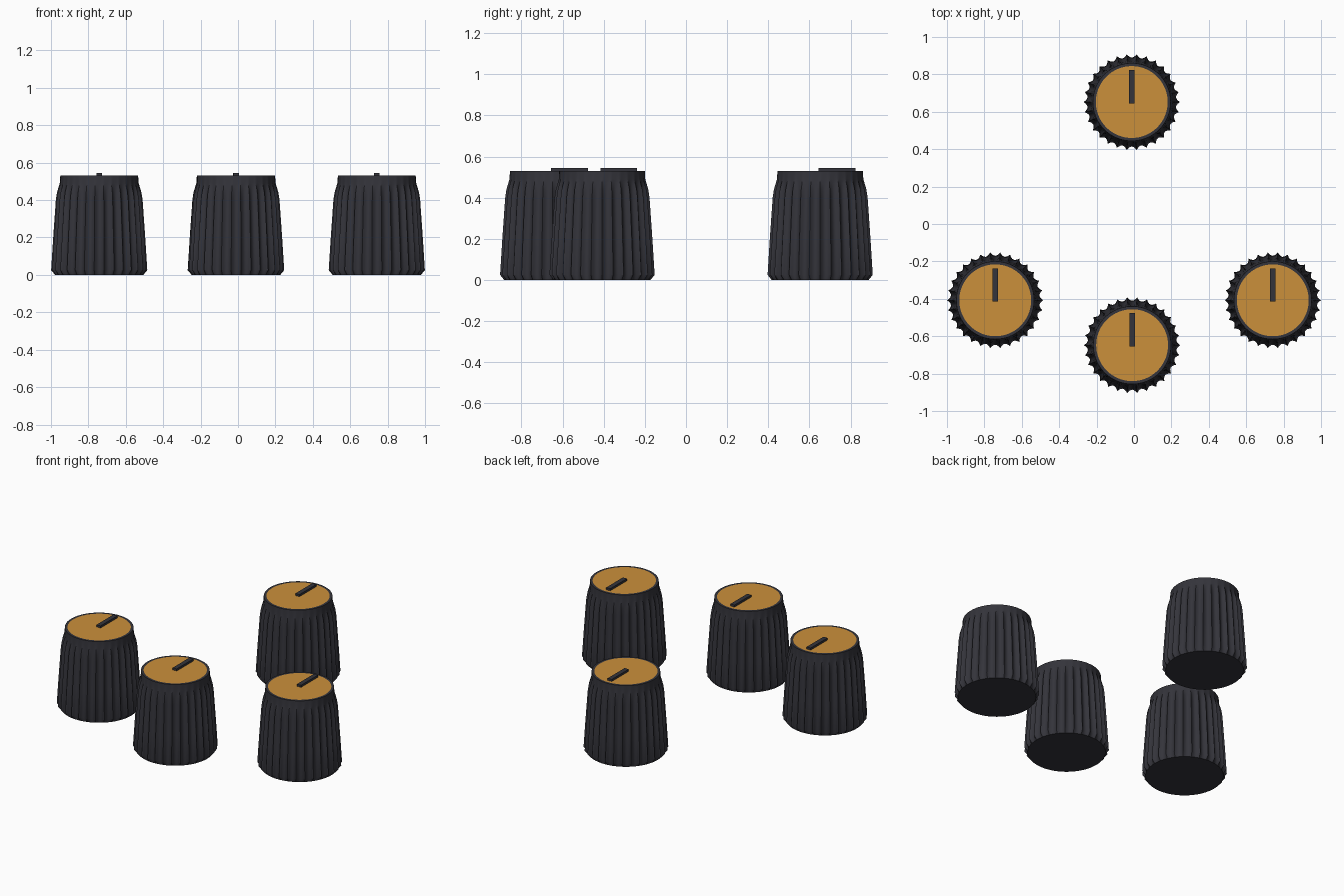
import bpy, bmesh, math

cube = bpy.data.objects.get("Cube")
if cube:
    bpy.data.objects.remove(cube, do_unlink=True)


def material(name, rgb):
    m = bpy.data.materials.new(name)
    m.use_nodes = True
    m.diffuse_color = (*rgb, 1)
    m.node_tree.nodes["Principled BSDF"].inputs["Base Color"].default_value = (*rgb, 1)
    return m


charcoal = material("charcoal plastic", (0.034, 0.034, 0.043))
amber = material("amber cap", (0.6, 0.28, 0.044))

TEETH, STEPS = 30, 6
COUNT = TEETH * STEPS
TOP = 0.53
# Body rings from bottom to top: height, valley radius, ridge radius
PROFILE = [(0, 0.236, 0.236), (0.025, 0.238, 0.257), (0.2, 0.228, 0.246),
           (0.4, 0.215, 0.232), (0.44, 0.212, 0.226), (0.47, 0.21, 0.217),
           (0.49, 0.209, 0.211), (TOP, 0.208, 0.208)]


def make_object(name, bm, mats, location):
    bmesh.ops.recalc_face_normals(bm, faces=bm.faces)
    mesh = bpy.data.meshes.new(name)
    bm.to_mesh(mesh)
    bm.free()
    for m in mats:
        mesh.materials.append(m)
    ob = bpy.data.objects.new(name, mesh)
    ob.location = location
    bpy.context.collection.objects.link(ob)
    return ob


def fluted_ring(bm, z, valley, ridge):
    verts = []
    for i in range(COUNT):
        a = math.tau * i / COUNT
        t = (i % STEPS) / STEPS
        r = valley + (ridge - valley) * (2 * t - 1) ** 2
        verts.append(bm.verts.new((r * math.cos(a), r * math.sin(a), z)))
    return verts


def knob_body(name, location):
    # Scalloped grip with a closed base and an inset coloured cap
    bm = bmesh.new()
    rings = [fluted_ring(bm, *p) for p in PROFILE]
    rings.append(fluted_ring(bm, TOP, 0.192, 0.192))
    for low, high in zip(rings, rings[1:]):
        for i in range(COUNT):
            j = (i + 1) % COUNT
            bm.faces.new((low[i], low[j], high[j], high[i]))
    bm.faces.new(rings[0][::-1])
    bm.faces.new(rings[-1]).material_index = 1
    ob = make_object(name, bm, (charcoal, amber), location)
    bpy.ops.object.select_all(action="DESELECT")
    ob.select_set(True)
    bpy.context.view_layer.objects.active = ob
    bpy.ops.object.shade_smooth_by_angle(angle=math.radians(30))


def pointer(name, location):
    # Raised bar running from the centre towards the back
    bm = bmesh.new()
    bmesh.ops.create_cube(bm, size=1)
    bmesh.ops.scale(bm, vec=(0.03, 0.178, 0.02), verts=bm.verts)
    bmesh.ops.translate(bm, vec=(0, 0.082, TOP + 0.004), verts=bm.verts)
    make_object(name, bm, (charcoal,), location)


KNOBS = {"right": (-0.742, -0.408), "front": (-0.01, -0.648),
         "left": (0.742, -0.408), "back": (-0.012, 0.652)}
for side, (x, y) in KNOBS.items():
    knob_body(side + "_knob", (x, y, 0))
    pointer(side + "_pointer", (x, y, 0))
